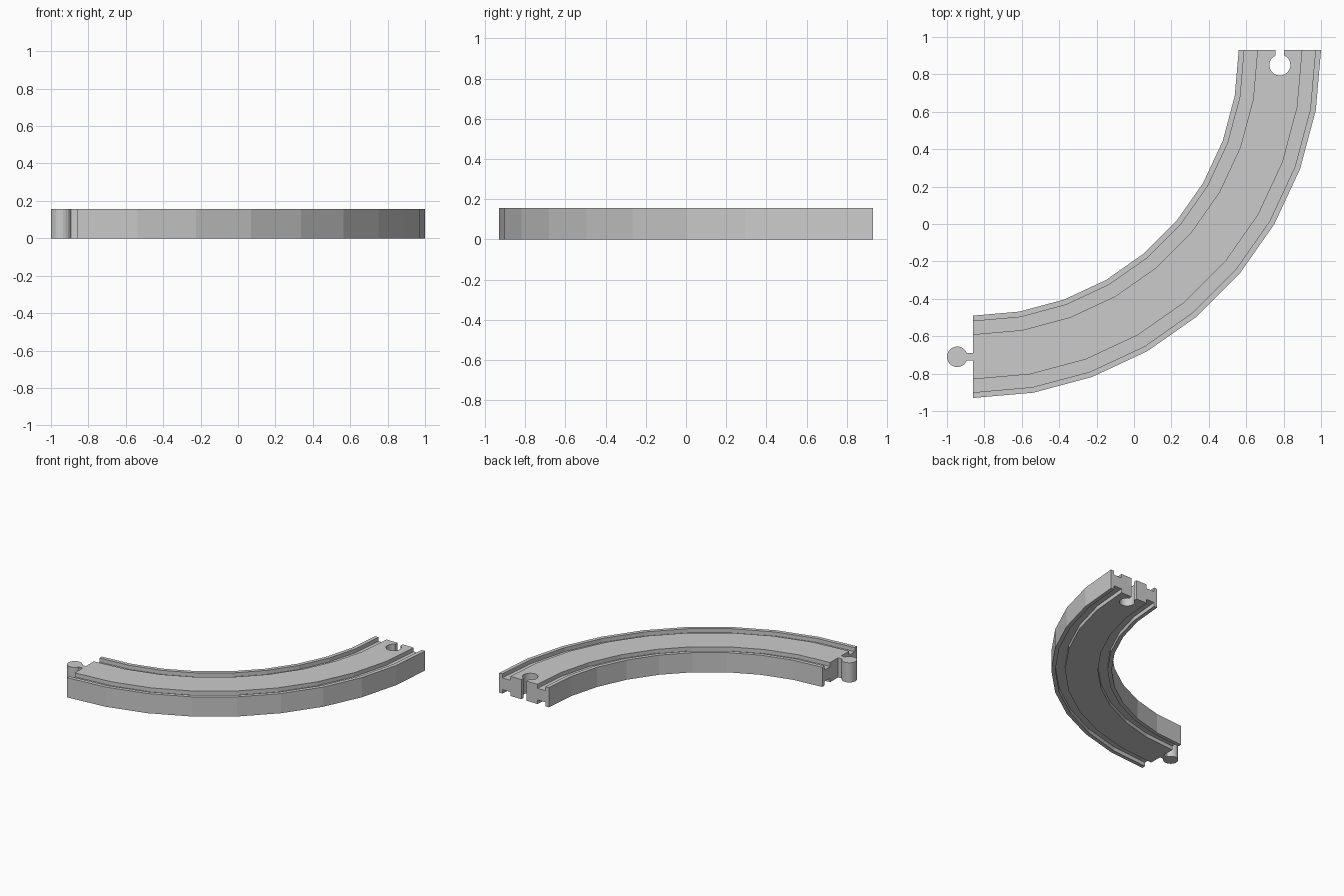
import bpy, bmesh
from math import sin, cos, asin, pi

if "Cube" in bpy.data.objects:
    bpy.data.objects.remove(bpy.data.objects["Cube"])

CX, CY = -0.86, 0.93      # centre of the quarter-circle bend
R_IN, R_OUT = 1.42, 1.86
R_MID = (R_IN + R_OUT) / 2
H, D = 0.157, 0.032       # track height, groove depth
STEPS = 9


def make_object(name, bm):
    bmesh.ops.recalc_face_normals(bm, faces=bm.faces)
    mesh = bpy.data.meshes.new(name)
    bm.to_mesh(mesh)
    bm.free()
    ob = bpy.data.objects.new(name, mesh)
    bpy.context.collection.objects.link(ob)
    return ob


def keyhole(name, origin, along, neck, radius, reach, back, z0, z1):
    """Upright prism: narrow neck from the track end leading to a round head."""
    ox, oy = origin
    ax, ay = along
    a0 = asin(neck / radius)
    n = 22
    outline = [(-back, neck), (-back, -neck)]
    for i in range(n + 1):
        a = pi + a0 + (2 * pi - 2 * a0) * i / n
        outline.append((reach + radius * cos(a), radius * sin(a)))
    bm = bmesh.new()
    base = bm.faces.new([bm.verts.new((ox + u * ax - v * ay, oy + u * ay + v * ax, z0))
                         for u, v in outline])
    top = bmesh.ops.extrude_face_region(bm, geom=[base])["geom"]
    bmesh.ops.translate(bm, vec=(0, 0, z1 - z0),
                        verts=[g for g in top if isinstance(g, bmesh.types.BMVert)])
    return make_object(name, bm)


def boolean(target, other, operation):
    mod = target.modifiers.new(operation.lower(), 'BOOLEAN')
    mod.operation, mod.object, mod.solver = operation, other, 'EXACT'
    bpy.context.view_layer.objects.active = target
    bpy.ops.object.modifier_apply(modifier=mod.name)
    bpy.data.objects.remove(other)


# Track cross-section: wheel grooves on both top and bottom
rim, groove = R_IN + 0.03, R_IN + 0.10
half = [(R_IN, H), (rim, H), (rim, H - D), (groove, H - D), (groove, H)]
top = half + [(2 * R_MID - r, z) for r, z in reversed(half)]
profile = top + [(r, H - z) for r, z in reversed(top)]

# Sweep the section through 90 degrees
bm = bmesh.new()
rings = []
for i in range(STEPS + 1):
    a = pi / 2 * i / STEPS
    rings.append([bm.verts.new((CX + r * sin(a), CY - r * cos(a), z)) for r, z in profile])
n = len(profile)
for p, q in zip(rings, rings[1:]):
    for j in range(n):
        k = (j + 1) % n
        bm.faces.new((p[j], p[k], q[k], q[j]))
bm.faces.new(rings[0])
bm.faces.new(rings[-1])
track = make_object("curved_track", bm)

# Connecting peg on the left end, matching socket in the back end
peg = keyhole("peg", (CX, CY - R_MID), (-1, 0), 0.02, 0.055, 0.085, 0.03, 0, H)
boolean(track, peg, 'UNION')
socket = keyhole("socket_cutter", (CX + R_MID, CY), (0, -1), 0.023, 0.056, 0.08, 0.05, -0.1, H + 0.1)
boolean(track, socket, 'DIFFERENCE')
